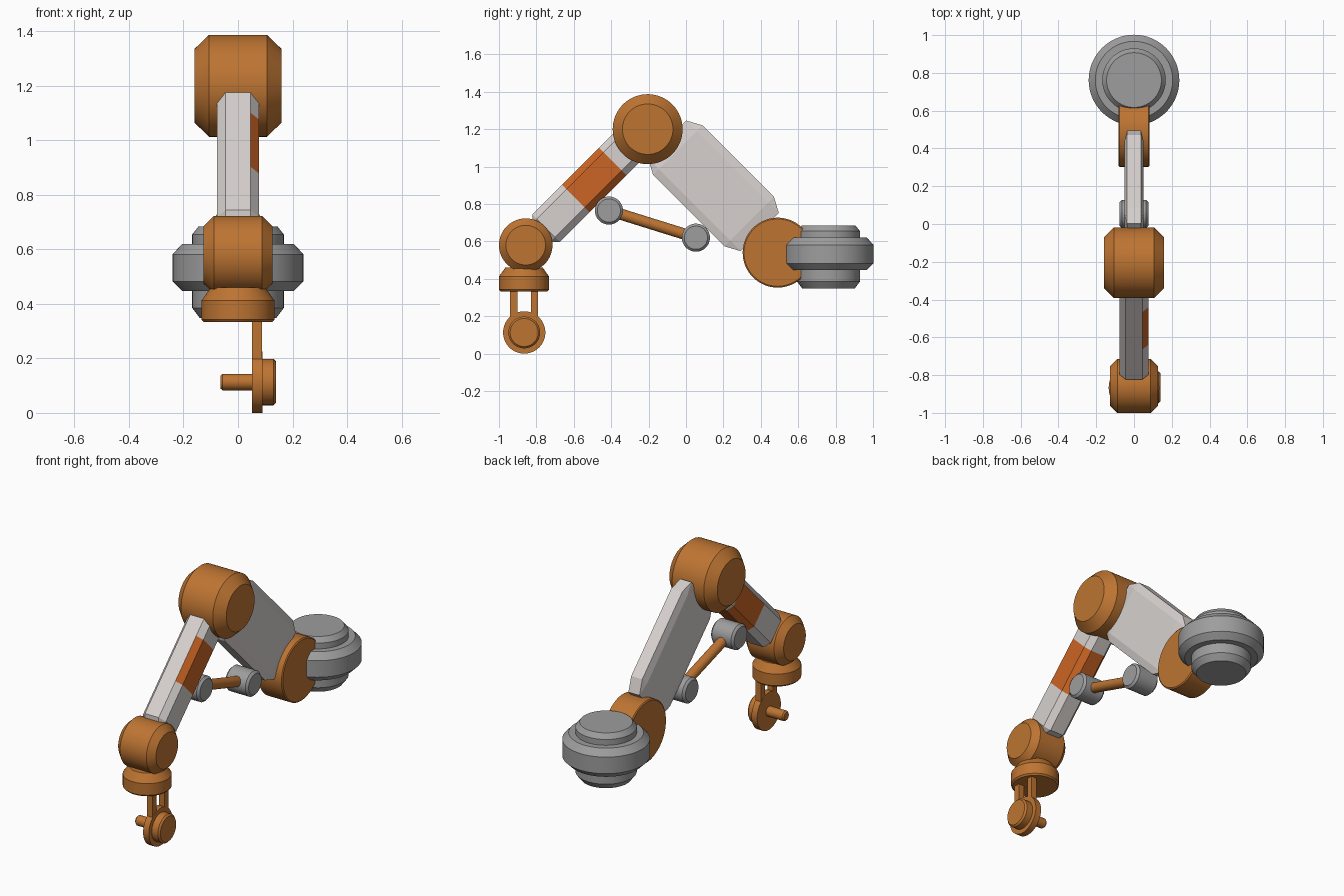
import bpy, bmesh, math
from mathutils import Matrix, Vector

if "Cube" in bpy.data.objects:
    bpy.data.objects.remove(bpy.data.objects["Cube"])


def material(name, rgb):
    m = bpy.data.materials.new(name)
    m.diffuse_color = (*rgb, 1)
    m.use_nodes = True
    m.node_tree.nodes["Principled BSDF"].inputs["Base Color"].default_value = m.diffuse_color
    return m


BRONZE = material("bronze", (0.51, 0.175, 0.032))
LIGHT = material("light_grey", (0.68, 0.64, 0.62))
STEEL = material("steel_grey", (0.34, 0.34, 0.34))
ORANGE = material("orange", (0.60, 0.13, 0.018))


def finish(name, bm, mats, smooth=False):
    bmesh.ops.recalc_face_normals(bm, faces=bm.faces)
    me = bpy.data.meshes.new(name)
    bm.to_mesh(me)
    bm.free()
    ob = bpy.data.objects.new(name, me)
    bpy.context.collection.objects.link(ob)
    for m in mats:
        me.materials.append(m)
    if smooth:
        bpy.ops.object.select_all(action='DESELECT')
        ob.select_set(True)
        bpy.context.view_layer.objects.active = ob
        bpy.ops.object.shade_smooth_by_angle(angle=math.radians(25))
    return ob


def turned(name, profile, centre, mat, axis=(1, 0, 0), n=64):
    """Solid of revolution from (radius, height) points along an axis."""
    bm = bmesh.new()
    rings = [[bm.verts.new((r * math.cos(2 * math.pi * i / n),
                            r * math.sin(2 * math.pi * i / n), h)) for i in range(n)]
             for r, h in profile]
    for a, b in zip(rings, rings[1:]):
        for i in range(n):
            j = (i + 1) % n
            bm.faces.new((a[i], a[j], b[j], b[i]))
    bm.faces.new(rings[0])
    bm.faces.new(rings[-1])
    rot = Vector((0, 0, 1)).rotation_difference(Vector(axis)).to_matrix().to_4x4()
    bm.transform(Matrix.Translation(centre) @ rot)
    return finish(name, bm, [mat], True)


def drum(name, r, half, r_in, half_in, centre, mat):
    """Cylinder across x with both rims chamfered."""
    return turned(name, [(r_in, -half), (r, -half_in), (r, half_in), (r_in, half)],
                  centre, mat)


def bevelled_box(half, bev):
    """Box with a separate bevel size on each axis."""
    bm = bmesh.new()
    for k in range(3):
        for s in range(8):
            sign = [1 if s >> i & 1 else -1 for i in range(3)]
            bm.verts.new([sign[i] * (half[i] - (0 if i == k else bev[i])) for i in range(3)])
    bmesh.ops.convex_hull(bm, input=bm.verts[:])
    bmesh.ops.dissolve_limit(bm, angle_limit=0.02, verts=bm.verts[:], edges=bm.edges[:])
    bm.normal_update()
    return bm


def place(bm, centre, deg):
    bm.transform(Matrix.Translation(centre) @ Matrix.Rotation(math.radians(deg), 4, 'X'))


# Counterweight-like base, stepped and turned about z
turned("base", [(.14, .348), (.168, .385), (.168, .447), (.205, .447), (.24, .482),
                (.24, .582), (.205, .62), (.168, .62), (.168, .655), (.145, .684)],
       (0, .762, 0), STEEL, (0, 0, 1))

# Main joints
drum("shoulder_joint", .187, .083, .18, .078, (0, .49, .54), BRONZE)
drum("elbow_joint", .187, .16, .135, .106, (0, -.205, 1.2), BRONZE)
drum("wrist_joint", .143, .126, .106, .088, (0, -.857, .58), BRONZE)

# Upper arm
bm = bevelled_box((.05, .187, .35), (.013, .043, .08))
place(bm, (0, .147, .897), 45)
finish("upper_arm", bm, [LIGHT])

# Forearm with a painted band
bm = bevelled_box((.077, .104, .375), (.031, .035, .035))
for z in (-.115, .165):
    bmesh.ops.bisect_plane(bm, geom=bm.verts[:] + bm.edges[:] + bm.faces[:],
                           plane_co=(0, 0, z), plane_no=(0, 0, 1))
bm.normal_update()
for f in bm.faces:
    c = f.calc_center_median()
    if -.115 < c.z < .165 and (f.normal.y > -.3 or f.normal.x > .3):
        f.material_index = 1
place(bm, (0, -.508, .911), -45)
finish("forearm", bm, [LIGHT, ORANGE])

# Piston between the arms
ends = [Vector((0, -.412, .765)), Vector((0, .053, .62))]
for label, p in zip(("front", "rear"), ends):
    drum("piston_pivot_" + label, .075, .077, .062, .064, p, STEEL)
span = ends[1] - ends[0]
turned("piston_rod", [(.03, 0), (.03, span.length)], ends[0], BRONZE, span, 32)

# Wrist flange
turned("wrist_flange", [(.10, .46), (.134, .412), (.134, .342), (.126, .333)],
       (0, -.866, 0), BRONZE, (0, 0, 1))

# Tool bracket: two bars, disc, hub and pin
for label, y in (("front", -.921), ("rear", -.809)):
    bm = bmesh.new()
    bmesh.ops.create_cube(bm, size=1)
    bm.transform(Matrix.Translation((.07, y, .25)) @ Matrix.Diagonal((.037, .038, .22, 1)))
    finish("tool_bar_" + label, bm, [BRONZE])
tool = (0, -.865, .113)
turned("tool_disc", [(.113, .051), (.113, .089)], tool, BRONZE)
turned("tool_hub", [(.085, .085), (.085, .13), (.075, .14)], tool, BRONZE)
turned("tool_pin", [(.023, -.065), (.03, -.057), (.03, .06)], tool, BRONZE, n=32)
